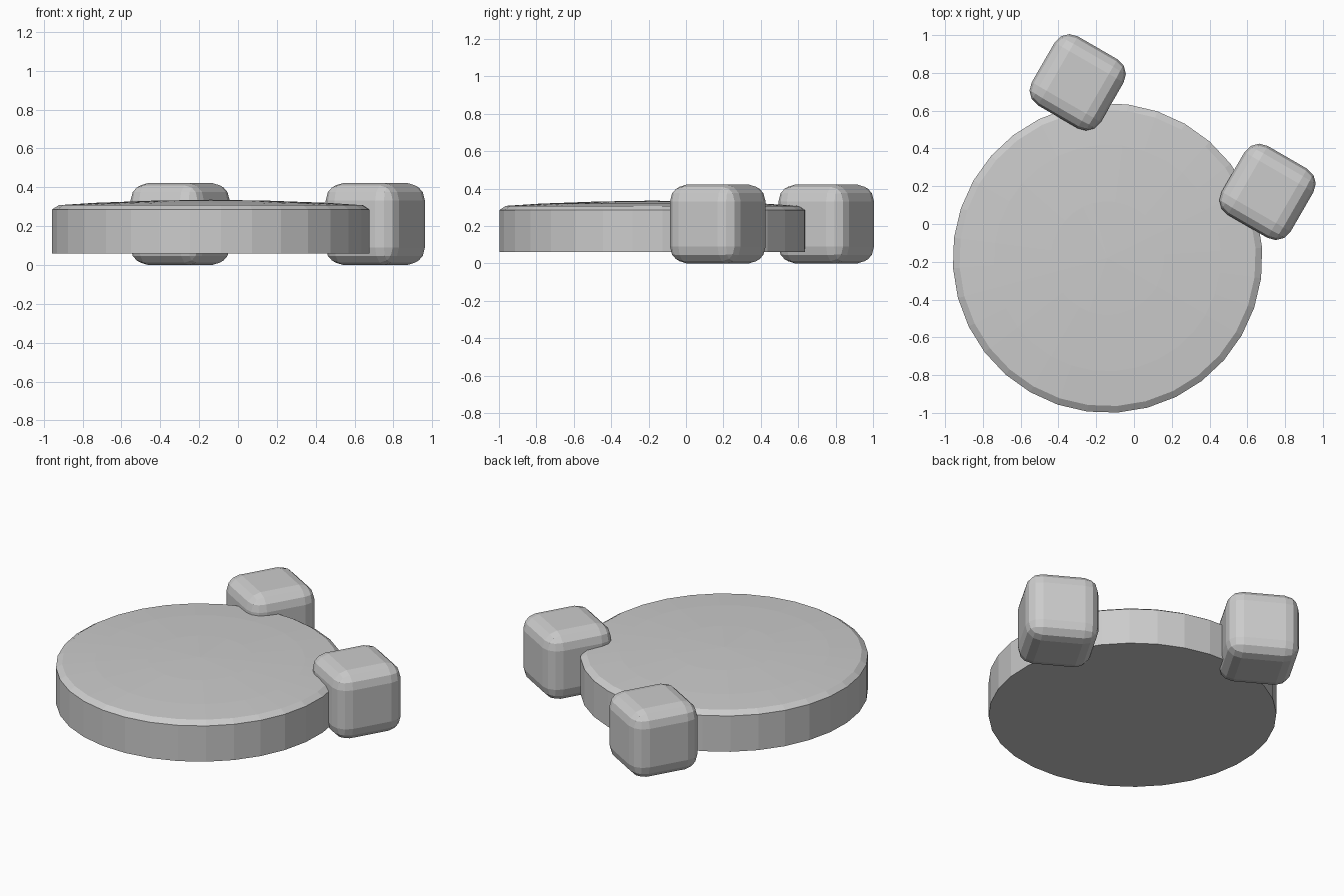
import bpy, bmesh
from math import radians, cos, sin, pi
from mathutils import Matrix

if "Cube" in bpy.data.objects:
    bpy.data.objects.remove(bpy.data.objects["Cube"])

TURN = radians(-30)      # the whole model is turned about z


def finish(bm, name, loc):
    bmesh.ops.recalc_face_normals(bm, faces=bm.faces)
    mesh = bpy.data.meshes.new(name)
    bm.to_mesh(mesh)
    bm.free()
    ob = bpy.data.objects.new(name, mesh)
    ob.location = loc
    ob.rotation_euler.z = TURN
    bpy.context.collection.objects.link(ob)
    return ob


# Round body: flat underside, straight wall, chamfered rim, shallow dome
SIDES = 32
profile = [(0.82, 0.06), (0.82, 0.285), (0.785, 0.308), (0.60, 0.32), (0.30, 0.331)]
bm = bmesh.new()
rings = [[bm.verts.new((r * cos(2 * pi * i / SIDES), r * sin(2 * pi * i / SIDES), z))
          for i in range(SIDES)] for r, z in profile]
bm.faces.new(rings[0])
for a, b in zip(rings, rings[1:]):
    for i in range(SIDES):
        j = (i + 1) % SIDES
        bm.faces.new((a[i], a[j], b[j], b[i]))
tip = bm.verts.new((0, 0, 0.336))
for i in range(SIDES):
    bm.faces.new((rings[-1][i], rings[-1][(i + 1) % SIDES], tip))
finish(bm, "round_body", (-0.14, -0.18, 0))

# Two rounded blocks overlapping the rim
for name, x, y in (("left_block", -0.298, 0.75), ("right_block", 0.707, 0.17)):
    bm = bmesh.new()
    bmesh.ops.create_cube(bm, size=0.422)
    ob = finish(bm, name, (x, y, 0.211))
    bev = ob.modifiers.new("rounding", 'BEVEL')
    bev.width = 0.09
    bev.segments = 3
